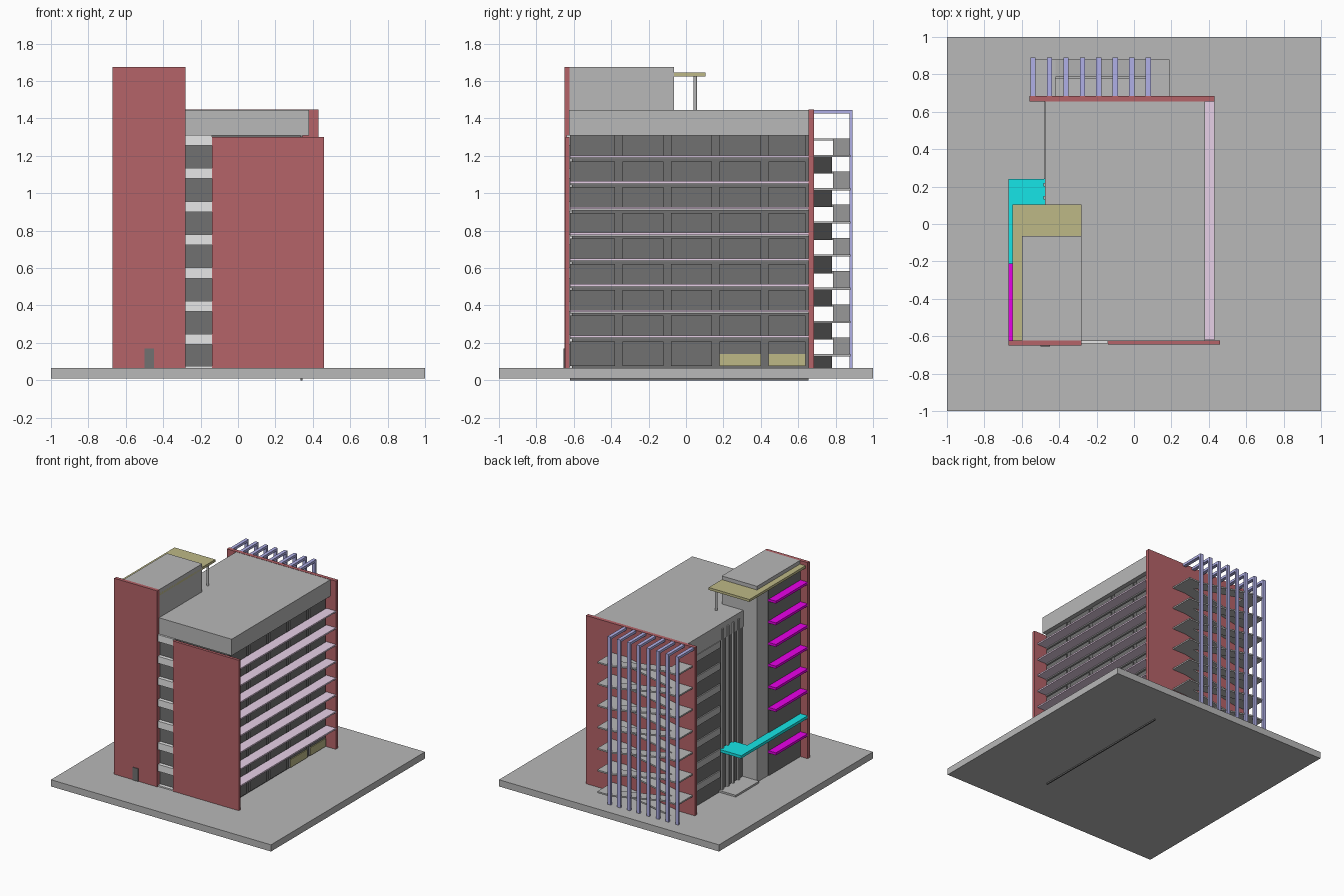
import bpy, bmesh, math

if "Cube" in bpy.data.objects:
    bpy.data.objects.remove(bpy.data.objects["Cube"])


def mat(name, r, g, b):
    m = bpy.data.materials.new(name)
    m.diffuse_color = (r, g, b, 1)
    m.use_nodes = True
    m.node_tree.nodes["Principled BSDF"].inputs["Base Color"].default_value = m.diffuse_color
    return m


GREY = mat("concrete grey", .48, .48, .48)
RED = mat("brick red", .46, .125, .14)
DARK = mat("dark glass", .165, .165, .165)
WHITE = mat("off white", .95, .95, .95)
OLIVE = mat("olive", .51, .48, .24)
LILAC = mat("lilac", .52, .52, .96)
PINK = mat("pale pink", .95, .75, .95)
MAGENTA = mat("magenta", .95, 0, .95)
CYAN = mat("cyan", .01, .95, .97)


def prism(bm, pts, axis, a, b):
    """Extrude a 2D outline along an axis: 'y' takes (x,z) points, 'z' takes (x,y)."""
    def co(p, t):
        return (p[0], t, p[1]) if axis == 'y' else (p[0], p[1], t)
    lo = [bm.verts.new(co(p, a)) for p in pts]
    hi = [bm.verts.new(co(p, b)) for p in pts]
    bm.faces.new(lo[::-1])
    bm.faces.new(hi)
    n = len(pts)
    for i in range(n):
        j = (i + 1) % n
        bm.faces.new((lo[i], lo[j], hi[j], hi[i]))


def finish(bm, name, material):
    bmesh.ops.recalc_face_normals(bm, faces=bm.faces)
    me = bpy.data.meshes.new(name)
    bm.to_mesh(me)
    bm.free()
    me.materials.append(material)
    ob = bpy.data.objects.new(name, me)
    bpy.context.collection.objects.link(ob)
    return ob


def boxes(name, material, *dims):
    """One object made of boxes, each given as x0, x1, y0, y1, z0, z1."""
    bm = bmesh.new()
    for x0, x1, y0, y1, z0, z1 in dims:
        prism(bm, [(x0, y0), (x1, y0), (x1, y1), (x0, y1)], 'z', z0, z1)
    return finish(bm, name, material)


G = .065          # ground level on top of the site slab
FLOOR = .1775     # floor height of stairs and front bay

# Site slab and the foot of the facade below it
boxes("site_slab", GREY, (-1, 1, -1, 1, .01, G))
boxes("facade_foot", DARK, (.335, .345, -.62, .655, 0, .012))

# Main body and roof parapet block
boxes("main_body", DARK, (-.47, .335, -.61, .655, G, 1.31))
boxes("roof_block", GREY, (-.475, .38, -.625, .655, 1.31, 1.445))

# Red end walls
boxes("front_wall_left", RED, (-.67, -.28, -.65, -.622, G, 1.675))
boxes("front_wall_right", RED, (-.14, .46, -.645, -.622, G, 1.30))
boxes("back_wall", RED, (-.56, .43, .655, .685, G, 1.447))
boxes("front_door", DARK, (-.50, -.45, -.655, -.65, G, .17))

# Front bay: pale floor bands between dark glazing
boxes("front_bay_bands", WHITE, *[(-.28, -.14, -.64, -.605, .19 + FLOOR * i, .247 + FLOOR * i)
                                  for i in range(7)], (-.28, -.14, -.64, -.605, G, .075))

# Right facade: window panels, floor slabs and sun shades
columns = [(-.62, -.38), (-.34, -.12), (-.08, .14), (.18, .40), (.44, .64)]
PITCH = .1375
windows = []
for r in range(9):
    z1 = 1.308 - PITCH * r
    z0 = z1 - .112 if r < 8 else .075
    for y0, y1 in columns:
        windows.append((.334, .345, y0, y1, z0, z1))
boxes("right_windows", DARK, *windows)
shade_z = [1.19 - PITCH * r for r in range(8)]
boxes("right_floor_edges", GREY, *[(.33, .348, -.62, .655, z - .008, z) for z in shade_z])
boxes("sun_shades", PINK, *[(.345, .43, -.62, .655, z, z + .012) for z in shade_z])
boxes("shopfront_panels", OLIVE, *[(.345, .352, y0, y1, .075, .14) for y0, y1 in columns[3:]])

# Left facade: floor bands and vertical poles
boxes("left_floor_bands", GREY, *[(-.48, -.465, .24, .655, .19 + FLOOR * i, .245 + FLOOR * i)
                                  for i in range(7)])
boxes("left_poles", GREY, *[(-.485, -.468, y - .009, y + .009, G, 1.40)
                            for y in (0, .07, .14, .21)])

# Stair tower with glazed strip, plinth and balcony slabs
boxes("stair_tower", GREY, (-.60, -.28, -.622, -.065, G, 1.675))
boxes("tower_glazing", DARK, (-.605, -.595, -.622, -.21, G, 1.62))
boxes("entrance_plinth", GREY, (-.62, -.47, -.065, .24, G, .08))
boxes("tower_slabs", MAGENTA, *[(-.67, -.60, -.622, -.21, .25 + .178 * i, .27 + .178 * i)
                                for i in range(8) if i != 1])

# L-shaped entrance canopy
bm = bmesh.new()
prism(bm, [(-.67, -.622), (-.60, -.622), (-.60, .06), (-.47, .06), (-.47, .24), (-.67, .24)],
      'z', .395, .418)
finish(bm, "entrance_canopy", CYAN)

# Roof canopy and its post
boxes("roof_canopy", OLIVE, (-.65, -.28, -.622, .105, 1.625, 1.645))
bpy.ops.mesh.primitive_cylinder_add(vertices=16, radius=.009, depth=.18, location=(-.31, .05, 1.535))
post = bpy.context.object
post.name = "roof_canopy_post"
post.data.materials.append(GREY)
bpy.ops.object.shade_smooth_by_angle()

# Outdoor switchback stair: landings at both ends joined by sloping flights
X0, X1, T, H = -.42, .07, .012, FLOOR / 2
landings = []
flights = bmesh.new()
for i in range(7):
    z = .14 + FLOOR * i
    low = max(z - H, G)
    landings += [(X1, .19, .685, .88, z - T, z), (-.54, X0, .685, .88, z + H - T, z + H)]
    prism(flights, [(X0, low - T), (X1, z - T), (X1, z), (X0, low)], 'y', .685, .78)
    prism(flights, [(X1, z - T), (X0, z + H - T), (X0, z + H), (X1, z)], 'y', .785, .88)
boxes("stair_landings", GREY, *landings)
finish(flights, "stair_flights", GREY)

# Lilac trellis: eight hooked frames in front of the stair
bm = bmesh.new()
for i in range(8):
    x = -.54 + .088 * i
    for y0, y1, z0, z1 in ((.685, .89, 1.425, 1.445), (.873, .89, G, 1.425)):
        prism(bm, [(x - .014, y0), (x + .014, y0), (x + .014, y1), (x - .014, y1)], 'z', z0, z1)
finish(bm, "trellis_frames", LILAC)
